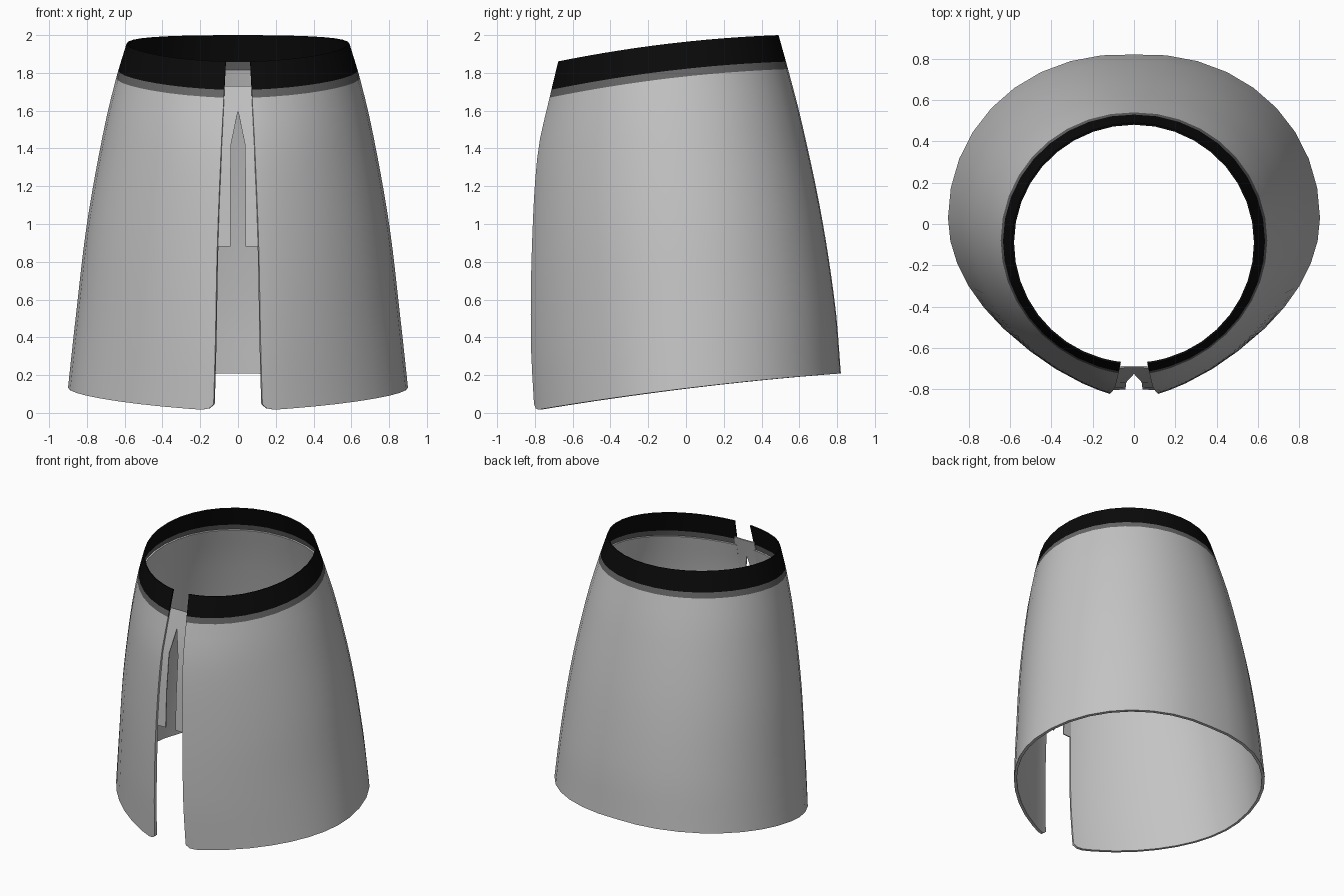
import bpy, bmesh, math

cube = bpy.data.objects.get("Cube")
if cube:
    bpy.data.objects.remove(cube, do_unlink=True)


def make_material(name, value):
    mat = bpy.data.materials.new(name)
    mat.use_nodes = True
    colour = (value, value, value, 1)
    mat.diffuse_color = colour
    mat.node_tree.nodes["Principled BSDF"].inputs["Base Color"].default_value = colour
    return mat


cloth = make_material("light grey cloth", 0.55)
trim = make_material("dark grey trim", 0.13)
black = make_material("black band", 0.003)

# Section sizes: level, half width, back y, centre y, front y, half gap, front flattening
LEVELS = [
    (0.0, 0.90, 0.82, 0.03, -0.835, 0.13, 0.08),
    (0.2, 0.86, 0.79, 0.02, -0.85, 0.12, 0.075),
    (0.475, 0.80, 0.715, -0.01, -0.84, 0.11, 0.06),
    (0.75, 0.71, 0.61, -0.05, -0.80, 0.09, 0.04),
    (0.9, 0.645, 0.54, -0.08, -0.73, 0.075, 0.015),
    (1.0, 0.59, 0.49, -0.09, -0.68, 0.065, 0.0),
]


def section(t):
    """Smoothly interpolated section sizes at level t."""
    i = 0
    while i < len(LEVELS) - 2 and t > LEVELS[i + 1][0]:
        i += 1
    a, b = LEVELS[i], LEVELS[i + 1]
    before, after = LEVELS[max(i - 1, 0)], LEVELS[min(i + 2, len(LEVELS) - 1)]
    span = b[0] - a[0]
    u = (t - a[0]) / span
    sizes = []
    for k in range(1, len(a)):
        m0 = (b[k] - before[k]) / (b[0] - before[0]) * span
        m1 = (after[k] - a[k]) / (after[0] - a[0]) * span
        d = b[k] - a[k]
        sizes.append(a[k] + u * m0 + u * u * (3 * d - 2 * m0 - m1)
                     + u ** 3 * (m0 + m1 - 2 * d))
    return sizes


def skirt_point(s, t):
    """s runs from centre back (0) through the side (0.5) to the gap edge (1)."""
    width, back, centre, front, gap, flat = section(t)
    if s <= 0.5:
        a = math.pi / 2 * (1 - 2 * s)
        x = width * math.cos(a) if s > 0 else 0
        y = centre + (back - centre) * math.sin(a) + 0.3 * flat * math.sin(2 * a)
    else:
        a = math.acos(gap / width) * (2 * s - 1)
        x = width * math.cos(a)
        y = centre - (centre - front) * math.sin(a) + flat * math.sin(2 * a)
    low = 0.13 + 0.121 * y - 0.03 * y * y
    high = 1.965 + 0.106 * y - 0.071 * y * y
    return [x, y, low + (high - low) * t]


def build(name, rows, mat, thickness):
    """Mirrored, thickened sheet from rows of points."""
    bm = bmesh.new()
    grid = [[bm.verts.new(p) for p in row] for row in rows]
    for lower, upper in zip(grid, grid[1:]):
        for j in range(len(lower) - 1):
            bm.faces.new((lower[j + 1], lower[j], upper[j], upper[j + 1]))
    mesh = bpy.data.meshes.new(name)
    bm.normal_update()
    if sum(f.normal.dot(f.calc_center_median()) * f.calc_area() for f in bm.faces) < 0:
        bmesh.ops.reverse_faces(bm, faces=bm.faces[:])
    bm.to_mesh(mesh)
    bm.free()
    mesh.materials.append(mat)
    obj = bpy.data.objects.new(name, mesh)
    bpy.context.collection.objects.link(obj)
    bpy.ops.object.select_all(action='DESELECT')
    obj.select_set(True)
    bpy.context.view_layer.objects.active = obj
    mirror = obj.modifiers.new("Mirror", 'MIRROR')
    mirror.use_clip = True
    solid = obj.modifiers.new("Thickness", 'SOLIDIFY')
    solid.thickness = thickness
    solid.offset = -1
    for modifier in ("Mirror", "Thickness"):
        bpy.ops.object.modifier_apply(modifier=modifier)
    bpy.ops.object.shade_smooth_by_angle(angle=math.radians(40))
    return obj


COLUMNS = [i / 18 for i in range(18)] + [0.975, 0.99, 1]
STRIP_BOTTOM, BAND_BOTTOM = 0.9, 0.922

# Skirt body, with rounded corners where the hem meets the gap
body_levels = [0, 0.02] + [STRIP_BOTTOM * i / 16 for i in range(1, 17)]
body = [[skirt_point(s, t) for s in COLUMNS] for t in body_levels]
body[0][-1][2] += 0.03
body[0][-2][2] += 0.008
build("skirt_body", body, cloth, 0.02)

# Trim strip and waistband
for name, low, high, mat in (("waistband_trim", STRIP_BOTTOM, BAND_BOTTOM, trim),
                             ("waistband", BAND_BOTTOM, 1, black)):
    levels = [low + (high - low) * i / 3 for i in range(4)]
    build(name, [[skirt_point(s, t) for s in COLUMNS] for t in levels], mat, 0.01)

# Placket flaps behind the gap, meeting above a pointed slit
flap = []
for z, inner in ((0.88, 0.04), (1.15, 0.04), (1.42, 0.037), (1.6, 0.0), (1.73, 0.0)):
    x, y, _ = skirt_point(1, z / 1.86)
    flap.append([(x + 0.01, y + 0.012, z), (inner, y + 0.015, z)])
build("placket_flaps", flap, cloth, 0.008)
